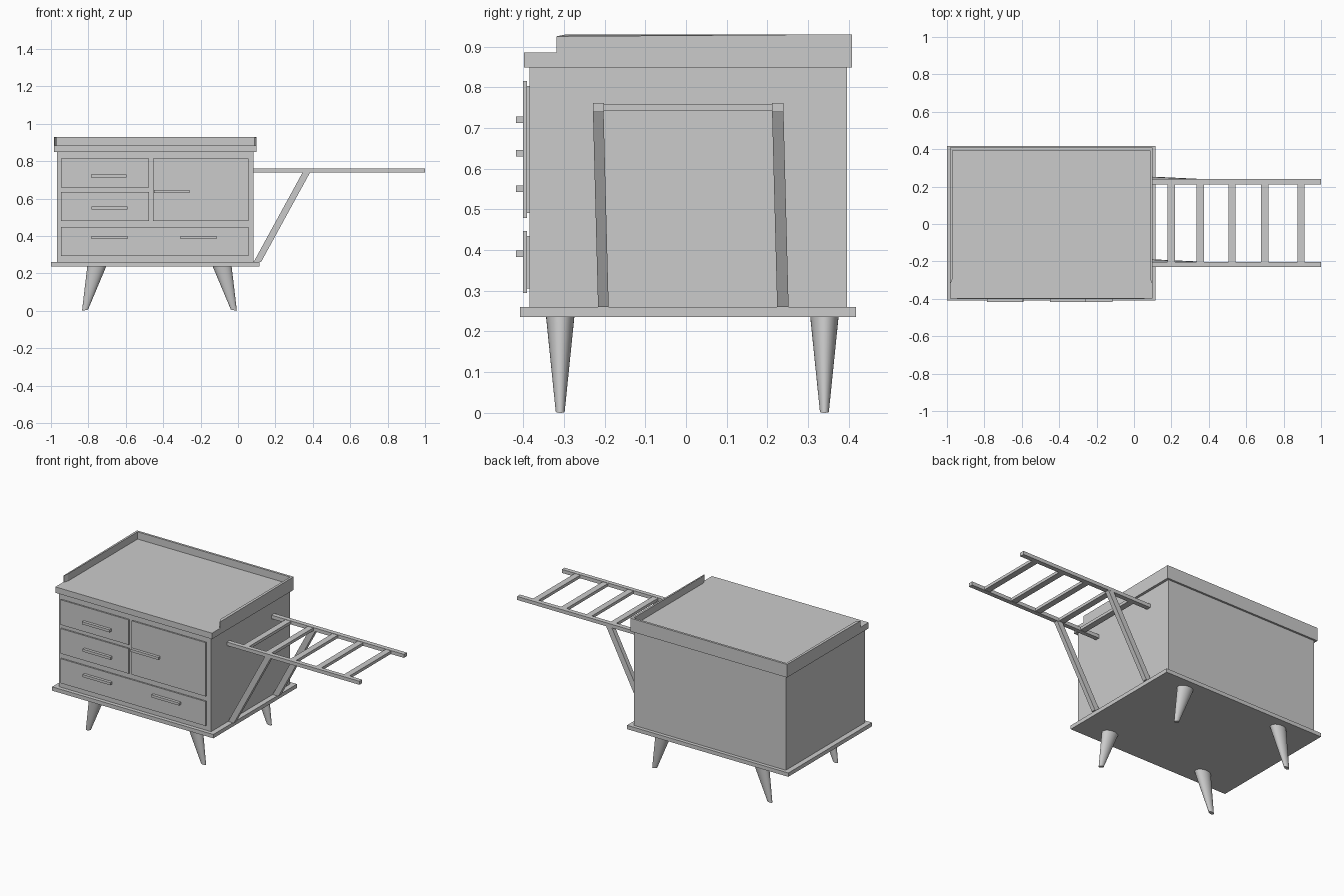
import bpy, bmesh
from mathutils import Vector

if "Cube" in bpy.data.objects:
    bpy.data.objects.remove(bpy.data.objects["Cube"])


def finish(name, bm):
    bmesh.ops.recalc_face_normals(bm, faces=bm.faces)
    me = bpy.data.meshes.new(name)
    bm.to_mesh(me)
    bm.free()
    ob = bpy.data.objects.new(name, me)
    bpy.context.collection.objects.link(ob)
    return ob


def add_box(bm, x0, x1, y0, y1, z0, z1):
    vs = bmesh.ops.create_cube(bm, size=1)["verts"]
    for v in vs:
        v.co = Vector((x0 if v.co.x < 0 else x1,
                       y0 if v.co.y < 0 else y1,
                       z0 if v.co.z < 0 else z1))
    return vs


def box(name, *dims):
    bm = bmesh.new()
    add_box(bm, *dims)
    return finish(name, bm)


# Cabinet body, base board and top board
box("base_board", -1.0, 0.115, -0.408, 0.418, 0.236, 0.260)
box("cabinet_body", -0.968, 0.083, -0.384, 0.396, 0.260, 0.848)
box("top_board", -0.984, 0.099, -0.398, 0.408, 0.848, 0.885)

# Raised U-shaped rim on the top, with tapered front ends
X0, X1, YF, YB, T = -0.984, 0.099, -0.318, 0.408, 0.014
outline = [(X0, YF), (X0 + 0.003, YF), (X0 + T, YF + 0.025), (X0 + T, YB - T),
           (X1 - T, YB - T), (X1 - T, YF + 0.025), (X1 - 0.003, YF), (X1, YF),
           (X1, YB), (X0, YB)]
bm = bmesh.new()
face = bm.faces.new([bm.verts.new((x, y, 0.885)) for x, y in outline])
up = bmesh.ops.extrude_face_region(bm, geom=[face])["geom"]
for v in up:
    if isinstance(v, bmesh.types.BMVert):
        v.co.z = 0.930 if v.co.y > YF + 0.01 else 0.925
finish("top_rim", bm)

# Drawer and door fronts, each on a slightly smaller backing
fronts = {
    "upper_drawer": (-0.947, -0.476, 0.659, 0.815),
    "middle_drawer": (-0.947, -0.476, 0.479, 0.635),
    "door": (-0.455, 0.056, 0.479, 0.815),
    "bottom_drawer": (-0.947, 0.056, 0.294, 0.447),
}
for name, (x0, x1, z0, z1) in fronts.items():
    bm = bmesh.new()
    add_box(bm, x0, x1, -0.400, -0.391, z0, z1)
    add_box(bm, x0 + 0.012, x1 - 0.012, -0.391, -0.384, z0 + 0.012, z1 - 0.012)
    finish(name + "_front", bm)

# Bar handles
for name, x, z in [("upper_drawer", -0.787, 0.712), ("middle_drawer", -0.782, 0.542),
                   ("door", -0.450, 0.630), ("bottom_drawer_left", -0.782, 0.383),
                   ("bottom_drawer_right", -0.307, 0.383)]:
    box(name + "_handle", x, x + 0.192, -0.418, -0.400, z, z + 0.016)

# Splayed tapered legs
for side, s in (("left", -1), ("right", 1)):
    for end, y in (("front", -0.309), ("back", 0.340)):
        bm = bmesh.new()
        bmesh.ops.create_cone(bm, cap_ends=True, segments=32, radius1=0.011,
                              radius2=0.035, depth=1)
        for v in bm.verts:
            t = v.co.z + 0.5
            dx = v.co.x * 1.45
            v.co.z = 0.238 * t + (1 - t) * (0.003 - s * dx * 0.18)
            v.co.x = -0.42 + s * (0.398 + (0.335 - 0.398) * t) + dx
            v.co.y += y
        leg = finish(f"{end}_{side}_leg", bm)
        bpy.context.view_layer.objects.active = leg
        leg.select_set(True)
        bpy.ops.object.shade_smooth_by_angle()
        leg.select_set(False)

# Ladder-like side rack: rails and rungs
rails = {"front": (-0.229, -0.202), "back": (0.211, 0.240)}
for name, (y0, y1) in rails.items():
    box(name + "_rack_rail", 0.080, 1.0, y0, y1, 0.739, 0.761)
for i, x in enumerate((0.199, 0.354, 0.524, 0.699, 0.892)):
    box(f"rack_rung_{i + 1}", x - 0.019, x + 0.019, -0.202, 0.211, 0.741, 0.759)

# Slanted struts from the base board up to the rails
for name, (y0, y1) in rails.items():
    bm = bmesh.new()
    for v in add_box(bm, 0.083, 0.123, y0 + 0.013, y1 + 0.012, 0.260, 0.739):
        if v.co.z > 0.5:
            v.co.x += 0.262
            v.co.y -= 0.0125
    finish(name + "_rack_strut", bm)
